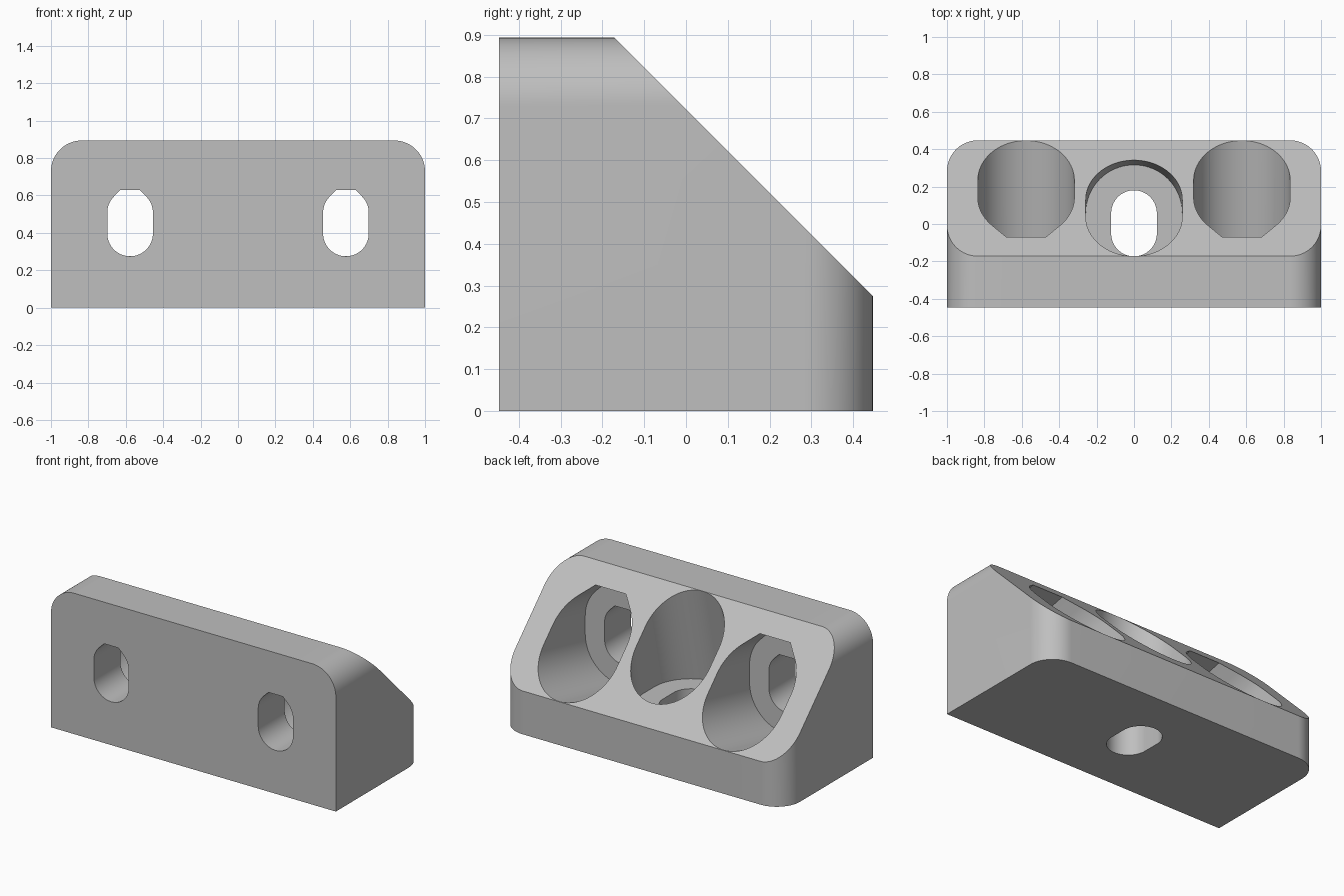
import bpy
import bmesh
from math import sin, cos, pi, radians, sqrt

if "Cube" in bpy.data.objects:
    bpy.data.objects.remove(bpy.data.objects["Cube"], do_unlink=True)

HALF_Y = 0.447      # half depth
HEIGHT = 0.894
CORNER = 0.165      # rounded corner radius
SLOPE = 0.722       # the sloping face lies on y + z = SLOPE
SLOT_R, POCKET_R = 0.122, 0.258
FLOOR = 0.265       # wall thickness under each screw pocket
LEAN = 0.218        # sideways lean of the pockets per unit of depth
SIDE_X = 0.577

grey = bpy.data.materials.new("plain grey")
grey.use_nodes = True
grey.diffuse_color = (0.52, 0.52, 0.52, 1)
grey.node_tree.nodes["Principled BSDF"].inputs["Base Color"].default_value = grey.diffuse_color


def arc(cx, cy, r, start, end, steps=20):
    angles = [radians(start + (end - start) * i / steps) for i in range(steps + 1)]
    return [(cx + r * cos(a), cy + r * sin(a)) for a in angles]


def prism(name, profile, place, d0, d1, lean=0):
    """Extrude a 2D profile from d0 to d1; place maps (u, v, d) to x, y, z."""
    bm = bmesh.new()
    near, far = [[bm.verts.new(place(u, v + lean * (d - d0), d)) for u, v in profile]
                 for d in (d0, d1)]
    bm.faces.new(near)
    bm.faces.new(far)
    for i in range(len(profile)):
        j = (i + 1) % len(profile)
        bm.faces.new((near[i], near[j], far[j], far[i]))
    bmesh.ops.recalc_face_normals(bm, faces=bm.faces)
    mesh = bpy.data.meshes.new(name)
    bm.to_mesh(mesh)
    bm.free()
    mesh.materials.append(grey)
    obj = bpy.data.objects.new(name, mesh)
    bpy.context.collection.objects.link(obj)
    return obj


def combine(target, tool, operation):
    mod = target.modifiers.new(operation, 'BOOLEAN')
    mod.operation, mod.object, mod.solver = operation, tool, 'EXACT'
    bpy.context.view_layer.objects.active = target
    bpy.ops.object.modifier_apply(modifier=mod.name)
    bpy.data.objects.remove(tool, do_unlink=True)


def slot(cx, low, high, r, flat_top):
    """Long hole outline; flat_top gives a 45 degree roof cut off level."""
    lower = arc(cx, low, r, 180, 360, 40)
    if not flat_top:
        return lower + arc(cx, high, r, 0, 180, 40)
    w = r * (sqrt(2) - 1)
    return (lower + arc(cx, high, r, 0, 45) + [(cx + w, high + r), (cx - w, high + r)]
            + arc(cx, high, r, 135, 180))


def upright(u, v, d):
    return (u, v, d)


def from_front(u, v, d):
    return (u, d - HALF_Y, v)


def from_side(u, v, d):
    return (d, u, v)


# Body: wedge block with rounded top corners and rounded back corners
inner = 1 - CORNER
front_outline = ([(-1, 0), (1, 0)] + arc(inner, HEIGHT - CORNER, CORNER, 0, 90)
                 + arc(-inner, HEIGHT - CORNER, CORNER, 90, 180))
plan_outline = ([(-1, -1), (1, -1)] + arc(inner, HALF_Y - CORNER, CORNER, 0, 90)
                + arc(-inner, HALF_Y - CORNER, CORNER, 90, 180))
wedge_outline = [(-1, -1), (1, -1), (1, SLOPE - 1), (-1, SLOPE + 1)]

body = prism("corner_bracket", front_outline, from_front, 0, 2 * HALF_Y)
combine(body, prism("plan_cutter", plan_outline, upright, -1, 2), 'INTERSECT')
combine(body, prism("wedge_cutter", wedge_outline, from_side, -2, 2), 'INTERSECT')

# Screw holes: a leaning head pocket and a straight slot through the wall
holes = [(0, -0.051, 0.058, upright, False),
         (-SIDE_X, 0.397, 0.508, from_front, True),
         (SIDE_X, 0.397, 0.508, from_front, True)]
for x, low, high, place, flat_top in holes:
    pocket = prism("pocket_cutter", slot(x, low, high, POCKET_R, flat_top),
                   place, FLOOR, 1.2, LEAN)
    combine(body, pocket, 'DIFFERENCE')
    shank = prism("slot_cutter", slot(x, low, high, SLOT_R, flat_top),
                  place, -0.1, FLOOR + 0.05)
    combine(body, shank, 'DIFFERENCE')

# Smooth curved walls, sharp edges
bpy.ops.object.select_all(action='DESELECT')
body.select_set(True)
bpy.context.view_layer.objects.active = body
bpy.ops.object.shade_smooth_by_angle(angle=radians(25))
